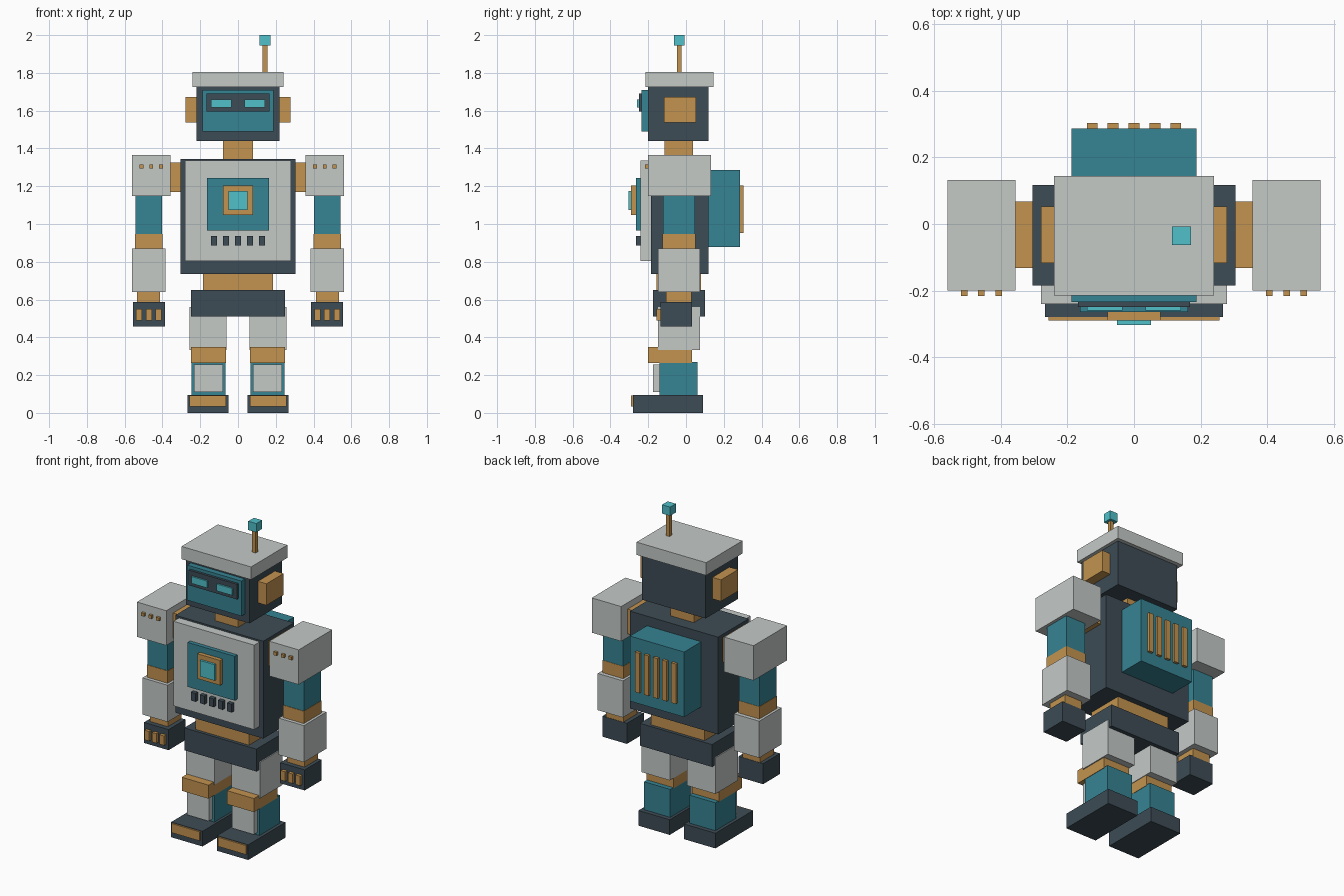
import bpy
import bmesh
from mathutils import Vector

default_cube = bpy.data.objects.get("Cube")
if default_cube:
    bpy.data.objects.remove(default_cube, do_unlink=True)


def make_material(name, red, green, blue):
    material = bpy.data.materials.new(name)
    material.use_nodes = True
    colour = (red, green, blue, 1)
    material.diffuse_color = colour
    shader = next(n for n in material.node_tree.nodes if n.type == 'BSDF_PRINCIPLED')
    shader.inputs["Base Color"].default_value = colour
    return material


grey = make_material("light grey", .55, .585, .565)
dark = make_material("dark slate", .047, .072, .091)
teal = make_material("teal", .037, .227, .292)
copper = make_material("copper", .546, .292, .08)
cyan = make_material("bright cyan", .08, .527, .584)


def box(name, material, x, y, z):
    """Box spanning the given (low, high) range on each axis."""
    spans = [sorted(span) for span in (x, y, z)]
    centre = Vector([sum(span) / 2 for span in spans])
    size = Vector([span[1] - span[0] for span in spans])
    mesh = bpy.data.meshes.new(name)
    bm = bmesh.new()
    bmesh.ops.create_cube(bm, size=1)
    bmesh.ops.scale(bm, vec=size, verts=bm.verts)
    bm.to_mesh(mesh)
    bm.free()
    mesh.materials.append(material)
    part = bpy.data.objects.new(name, mesh)
    part.location = centre
    bpy.context.collection.objects.link(part)
    return part


def middle(name, material, half_width, y, z):
    """Box centred on the body's mid plane."""
    return box(name, material, (-half_width, half_width), y, z)


def pair(name, material, x, y, z):
    """Matching boxes on the left (+x) and right (-x) sides."""
    for side, sign in (("left", 1), ("right", -1)):
        box(f"{side}_{name}", material, (sign * x[0], sign * x[1]), y, z)


def around(centre, half):
    return (centre - half, centre + half)


# Legs
pair("foot", dark, (.05, .267), (-.28, .09), (0, .095))
pair("toe_plate", copper, (.063, .257), (-.29, -.28), (.035, .092))
pair("shin", teal, (.066, .247), (-.14, .062), (.095, .27))
pair("shin_plate", grey, (.08, .232), (-.175, -.14), (.11, .255))
pair("knee", copper, (.064, .25), (-.2, .032), (.265, .35))
pair("thigh", grey, (.06, .257), (-.148, .075), (.333, .56))

# Hips and torso
middle("hips", dark, .25, (-.175, .1), (.51, .65))
middle("waist", copper, .185, (-.155, .08), (.65, .735))
middle("torso", dark, .305, (-.185, .118), (.735, 1.345))
middle("chest_plate", grey, .28, (-.24, -.185), (.805, 1.335))
middle("chest_panel", teal, .163, (-.265, -.24), (.965, 1.243))
middle("core_frame", copper, .079, (-.29, -.265), (1.048, 1.204))
middle("core_light", cyan, .051, (-.304, -.29), (1.075, 1.175))

# Chest buttons and backpack ribs
middle("backpack", teal, .188, (.118, .287), (.877, 1.285))
for i in range(5):
    x = around((i - 2) * .063, .016)
    box(f"chest_button_{i}", dark, x, (-.265, -.24), (.885, .937))
    box(f"backpack_rib_{i}", copper, x, (.287, .304), (.953, 1.204))

# Head
middle("neck", copper, .08, (-.115, .037), (1.345, 1.44))
middle("head", dark, .22, (-.2, .12), (1.44, 1.725))
middle("head_cap", grey, .241, (-.215, .145), (1.725, 1.805))
middle("face_plate", teal, .188, (-.235, -.2), (1.49, 1.71))
middle("visor", dark, .168, (-.25, -.235), (1.595, 1.69))
pair("eye", cyan, (.034, .142), (-.26, -.25), (1.617, 1.66))
pair("ear", copper, (.22, .279), (-.117, .052), (1.537, 1.672))

# Antenna
antenna_x, antenna_y = .143, -.035
for name, material, half, z in (("antenna_rod", copper, .012, (1.805, 1.945)),
                                ("antenna_tip", cyan, .028, (1.945, 2))):
    box(name, material, around(antenna_x, half), around(antenna_y, half), z)

# Arms
pair("shoulder_joint", copper, (.305, .357), (-.133, .068), (1.17, 1.325))
pair("shoulder", grey, (.357, .561), (-.2, .132), (1.147, 1.365))
pair("upper_arm", teal, (.402, .542), (-.122, .048), (.947, 1.147))
pair("elbow", copper, (.4, .544), (-.125, .05), (.87, .947))
pair("forearm", grey, (.385, .56), (-.147, .075), (.64, .87))
pair("wrist", copper, (.413, .535), (-.105, .03), (.587, .64))
pair("hand", dark, (.387, .557), (-.135, .032), (.458, .587))

# Shoulder rivets and fingers
for i in range(3):
    step = i - 1
    pair(f"rivet_{i}", copper, around(.459 + step * .052, .01),
         (-.216, -.2), (1.295, 1.315))
    pair(f"finger_{i}", copper, around(.472 + step * .052, .016),
         (-.155, -.135), (.49, .55))
